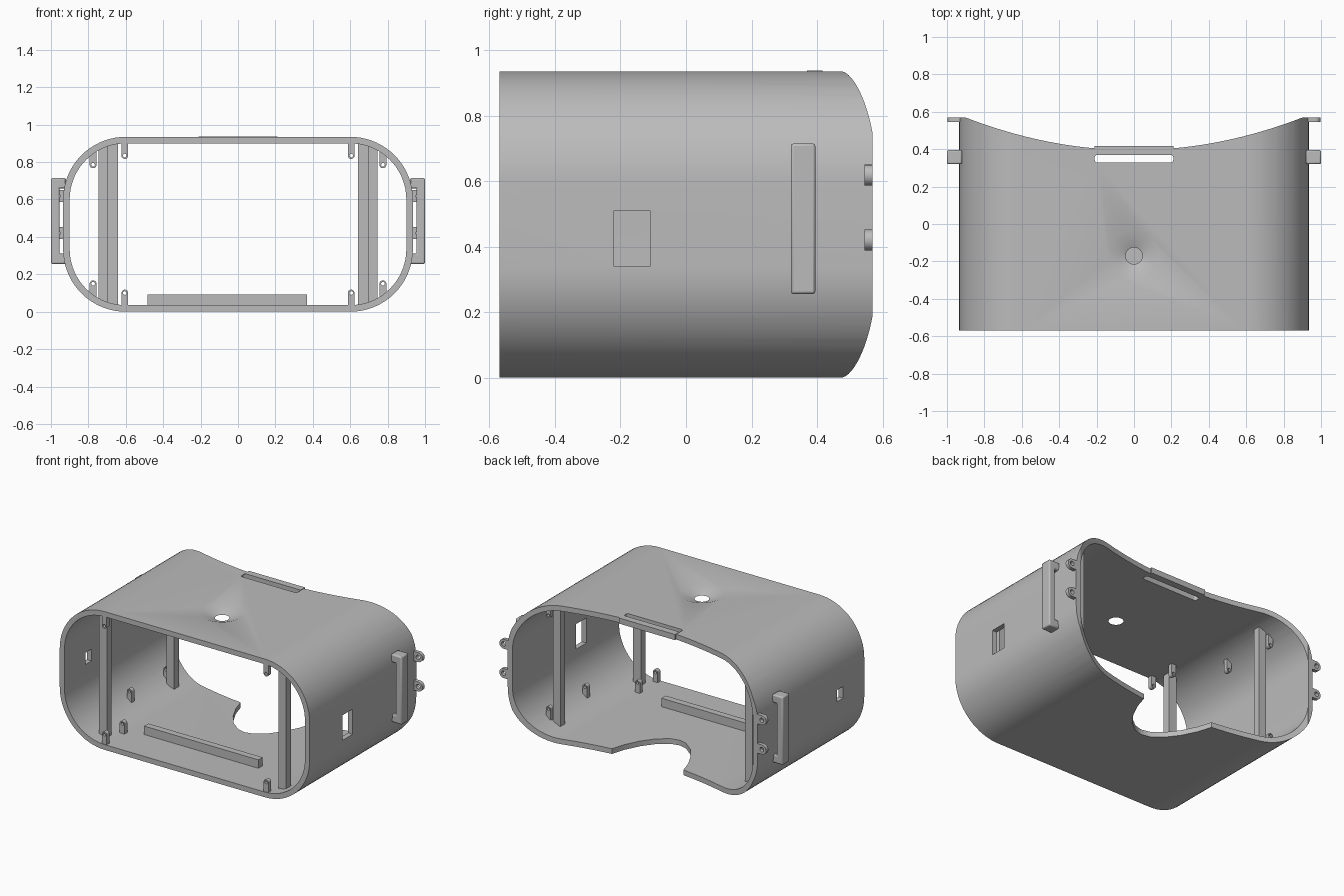
import bpy, bmesh
from math import cos, sin, pi

cube = bpy.data.objects.get("Cube")
if cube:
    bpy.data.objects.remove(cube)

grey = bpy.data.materials.new("plain grey")
grey.use_nodes = True
COLOR = (0.5, 0.5, 0.5, 1)
grey.diffuse_color = COLOR
grey.node_tree.nodes["Principled BSDF"].inputs["Base Color"].default_value = COLOR
parts = []


def finish(name, bm, cutter=False):
    bmesh.ops.recalc_face_normals(bm, faces=bm.faces)
    mesh = bpy.data.meshes.new(name)
    bm.to_mesh(mesh)
    bm.free()
    mesh.materials.append(grey)
    ob = bpy.data.objects.new(name, mesh)
    bpy.context.collection.objects.link(ob)
    ob.hide_render = cutter
    if not cutter:
        parts.append(ob)
    return ob


def prism(name, loops, plane, start, end, cutter=False):
    """Fill closed 2D loops (the later ones are holes) and extrude them."""
    bm = bmesh.new()
    edges = []
    for loop in loops:
        vs = [bm.verts.new((u, v, start) if plane == "xy" else (u, start, v)) for u, v in loop]
        edges += [bm.edges.new((vs[i - 1], vs[i])) for i in range(len(vs))]
    bmesh.ops.triangle_fill(bm, use_beauty=True, edges=edges)
    new = bmesh.ops.extrude_face_region(bm, geom=bm.faces[:])["geom"]
    d = end - start
    bmesh.ops.translate(bm, vec=(0, 0, d) if plane == "xy" else (0, d, 0),
                        verts=[g for g in new if isinstance(g, bmesh.types.BMVert)])
    return finish(name, bm, cutter)


def box(name, x, y, z, cutter=False):
    corners = [(x[0], y[0]), (x[1], y[0]), (x[1], y[1]), (x[0], y[1])]
    return prism(name, [corners], "xy", z[0], z[1], cutter)


def arc(cx, cy, r, a0, a1, n):
    return [(cx + r * cos(a0 + (a1 - a0) * i / n), cy + r * sin(a0 + (a1 - a0) * i / n))
            for i in range(n + 1)]


def rounded(x0, x1, y0, y1, r, n):
    centres = [(x1 - r, y1 - r), (x0 + r, y1 - r), (x0 + r, y0 + r), (x1 - r, y0 + r)]
    pts = []
    for k, (cx, cy) in enumerate(centres):
        pts += arc(cx, cy, r, k * pi / 2, (k + 1) * pi / 2, n)
    return pts


def circle(cx, cy, r, n=16):
    return arc(cx, cy, r, 0, 2 * pi, n)[:-1]


# Main shell: rounded tube open at front and back
TOP, WALL, BACK = 0.935, 0.035, 0.57
shell = prism("shell", [rounded(-0.935, 0.935, 0, TOP, 0.335, 18),
                        rounded(-0.9, 0.9, WALL, TOP - WALL, 0.3, 18)], "xz", -BACK, BACK)

# Cutters: curved face edge, nose notch, windows, strap slot
curve = [(i * 0.045, 0.395 + 0.215 * (i * 0.045) ** 2) for i in range(-20, 21)]
half_nose = [(0.28, 0.5), (0.27, 0.42), (0.24, 0.32), (0.19, 0.22), (0.13, 0.14), (0.06, 0.085)]
nose = half_nose + [(0, 0.07)] + [(-x, y) for x, y in reversed(half_nose)]
cutters = [
    prism("face_cutter", [curve + [(0.9, 0.8), (-0.9, 0.8)]], "xy", -0.2, 1.2, True),
    prism("nose_cutter", [nose], "xy", -0.1, 0.1, True),
    prism("slot_cutter", [rounded(-0.21, 0.21, 0.328, 0.37, 0.014, 5)], "xy", 0.8, 1.1, True),
    box("large_window_cutter", (0.8, 1.1), (-0.22, -0.11), (0.34, 0.51), True),
    box("small_window_cutter", (-1.1, -0.8), (-0.345, -0.28), (0.41, 0.49), True),
]

# Countersunk hole cutter in the roof
bm = bmesh.new()
bmesh.ops.create_cone(bm, cap_ends=True, segments=48, radius1=0.032, radius2=0.148, depth=0.045)
bmesh.ops.translate(bm, vec=(0, -0.17, 0.9175), verts=bm.verts)
cutters.append(finish("dish_cutter", bm, True))

for c in cutters:
    mod = shell.modifiers.new(c.name, "BOOLEAN")
    mod.operation, mod.solver, mod.object = "DIFFERENCE", "EXACT", c
    bpy.context.view_layer.objects.active = shell
    bpy.ops.object.modifier_apply(modifier=mod.name)
for c in cutters:
    bpy.data.objects.remove(c)

# Top strap bar behind the slot, and floor rail
box("top_strap_bar", (-0.21, 0.21), (0.37, 0.417), (0.9, 0.938))
box("floor_rail", (-0.485, 0.37), (-0.31, -0.265), (0.03, 0.092))

for s, side in ((1, "left"), (-1, "right")):
    # Upright posts inside the shell
    box(f"front_post_{side}", (s * 0.642, s * 0.70), (-0.485, -0.435), (0.025, 0.91))
    box(f"rear_post_{side}", (s * 0.692, s * 0.747), (0.305, 0.355), (0.05, 0.885))

    # Strap handle: upright bar on two feet
    outline = [(0.92, 0.255), (1, 0.255), (1, 0.715), (0.92, 0.715),
               (0.92, 0.66), (0.955, 0.66), (0.955, 0.31), (0.92, 0.31)]
    handle = prism(f"strap_handle_{side}", [[(s * x, z) for x, z in outline]], "xz", 0.32, 0.395)
    bev = handle.modifiers.new("soft_edges", "BEVEL")
    bev.width, bev.segments = 0.008, 2

    # Ring lugs on the rear edge
    for z in (0.42, 0.618):
        lug = [(0.91, z - 0.032)] + arc(0.966, z, 0.032, -pi / 2, pi / 2, 12) + [(0.91, z + 0.032)]
        prism(f"rear_lug_{side}", [[(s * x, v) for x, v in lug], circle(s * 0.966, z, 0.015)],
              "xz", 0.545, BACK)

    # Small pierced tabs inside all four corners
    for x, z, base, ys in ((0.605, 0.1, 0.02, (-0.55, -0.36)), (0.775, 0.15, 0.065, (-0.04, 0.35))):
        for y in ys:
            for up in (False, True):
                tab = [(x + 0.018, base)] + arc(x, z, 0.018, 0, pi, 10) + [(x - 0.018, base)]
                loops = [tab, circle(x, z, 0.01, 12)]
                loops = [[(s * u, TOP - v if up else v) for u, v in lp] for lp in loops]
                prism(f"corner_tab_{side}", loops, "xz", y - 0.015, y + 0.015)

# Smooth shading with sharp edges kept
bpy.ops.object.select_all(action="DESELECT")
for ob in parts:
    ob.select_set(True)
bpy.context.view_layer.objects.active = shell
bpy.ops.object.shade_smooth_by_angle(angle=0.52)
